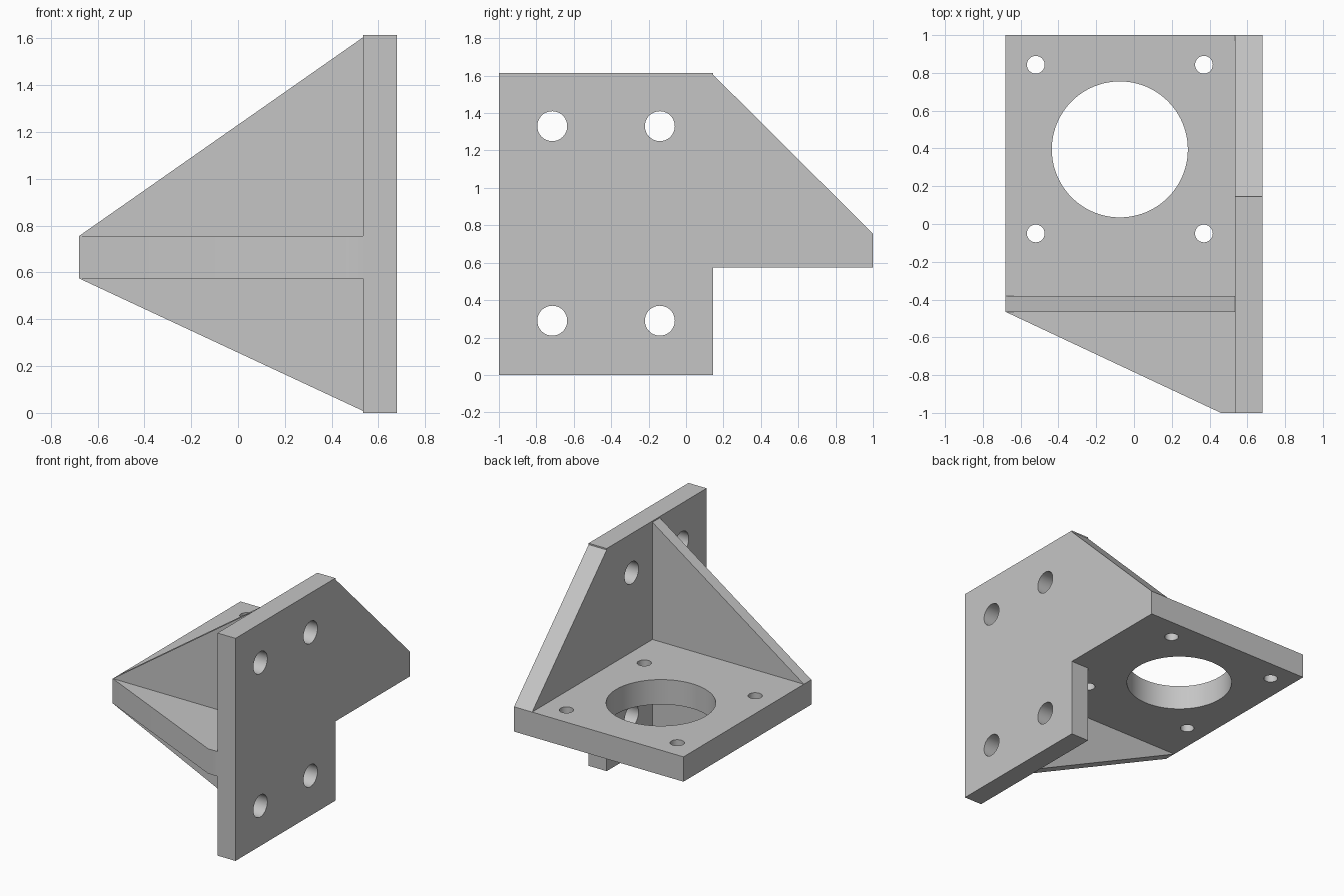
import bpy
import bmesh
from mathutils import Vector

cube = bpy.data.objects.get("Cube")
if cube:
    bpy.data.objects.remove(cube, do_unlink=True)

# Single grey finish
grey = bpy.data.materials.new("plain grey")
grey.use_nodes = True
colour = (0.56, 0.56, 0.56, 1)
grey.diffuse_color = colour
grey.node_tree.nodes["Principled BSDF"].inputs["Base Color"].default_value = colour

# Main dimensions
LEFT, RIGHT, WALL = -0.68, 0.68, 0.535      # x extents and wall inner face
FRONT, BACK, STEP = -1.0, 1.0, 0.145        # y extents and wall step
LOW, HIGH, TOP = 0.575, 0.755, 1.615        # shelf bottom, shelf top, wall top
RIB_FRONT, RIB_BACK = -0.465, -0.38

AXES = {"x": lambda a, b, d: Vector((d, a, b)),
        "y": lambda a, b, d: Vector((a, d, b)),
        "z": lambda a, b, d: Vector((a, b, d))}


def prism(name, axis, outline, start, end):
    """Extrude a flat outline along one axis."""
    place = AXES[axis]
    bm = bmesh.new()
    face = bm.faces.new([bm.verts.new(place(a, b, start)) for a, b in outline])
    grown = bmesh.ops.extrude_face_region(bm, geom=[face])
    moved = [v for v in grown["geom"] if isinstance(v, bmesh.types.BMVert)]
    bmesh.ops.translate(bm, verts=moved, vec=place(0, 0, end - start))
    bmesh.ops.recalc_face_normals(bm, faces=bm.faces)
    mesh = bpy.data.meshes.new(name)
    bm.to_mesh(mesh)
    bm.free()
    mesh.materials.append(grey)
    obj = bpy.data.objects.new(name, mesh)
    bpy.context.collection.objects.link(obj)
    return obj


def drill(obj, axis, a, b, middle, radius, sides):
    """Cut a round through hole along one axis."""
    turn = (0, 1.5707963, 0) if axis == "x" else (0, 0, 0)
    bpy.ops.mesh.primitive_cylinder_add(vertices=sides, radius=radius, depth=0.5,
                                        location=AXES[axis](a, b, middle), rotation=turn)
    cutter = bpy.context.object
    cutter.hide_render = True
    cutter.data.materials.append(grey)
    mod = obj.modifiers.new("hole", "BOOLEAN")
    mod.operation = "DIFFERENCE"
    mod.solver = "EXACT"
    mod.object = cutter
    bpy.context.view_layer.objects.active = obj
    bpy.ops.object.modifier_apply(modifier=mod.name)
    bpy.data.objects.remove(cutter, do_unlink=True)


# Upright mounting wall with a sloped rear wing
wall = prism("mounting_wall", "x",
             [(FRONT, 0), (STEP, 0), (STEP, LOW), (BACK, LOW), (BACK, HIGH),
              (STEP, 1.605), (STEP, TOP), (FRONT, TOP)], WALL, RIGHT)
for y in (-0.715, -0.14):
    for z in (0.29, 1.33):
        drill(wall, "x", y, z, (WALL + RIGHT) / 2, 0.08, 48)

# Horizontal shelf with a tapered front
shelf = prism("motor_shelf", "z",
              [(LEFT, RIB_FRONT), (0.46, FRONT), (WALL, FRONT),
               (WALL, BACK), (LEFT, BACK)], LOW, HIGH)
drill(shelf, "z", -0.075, 0.395, (LOW + HIGH) / 2, 0.36, 96)
for x in (-0.52, 0.37):
    for y in (-0.05, 0.843):
        drill(shelf, "z", x, y, (LOW + HIGH) / 2, 0.047, 40)

# Triangular gussets above and below the shelf
prism("upper_gusset", "y", [(LEFT, HIGH), (WALL, HIGH), (WALL, 1.605)], RIB_FRONT, RIB_BACK)
prism("lower_gusset", "y", [(LEFT, LOW), (WALL, LOW), (WALL, 0.008)], RIB_FRONT, RIB_BACK)

# Smooth hole walls, sharp plate edges
for obj in (wall, shelf):
    bpy.ops.object.select_all(action="DESELECT")
    obj.select_set(True)
    bpy.context.view_layer.objects.active = obj
    bpy.ops.object.shade_smooth_by_angle(angle=0.5)
